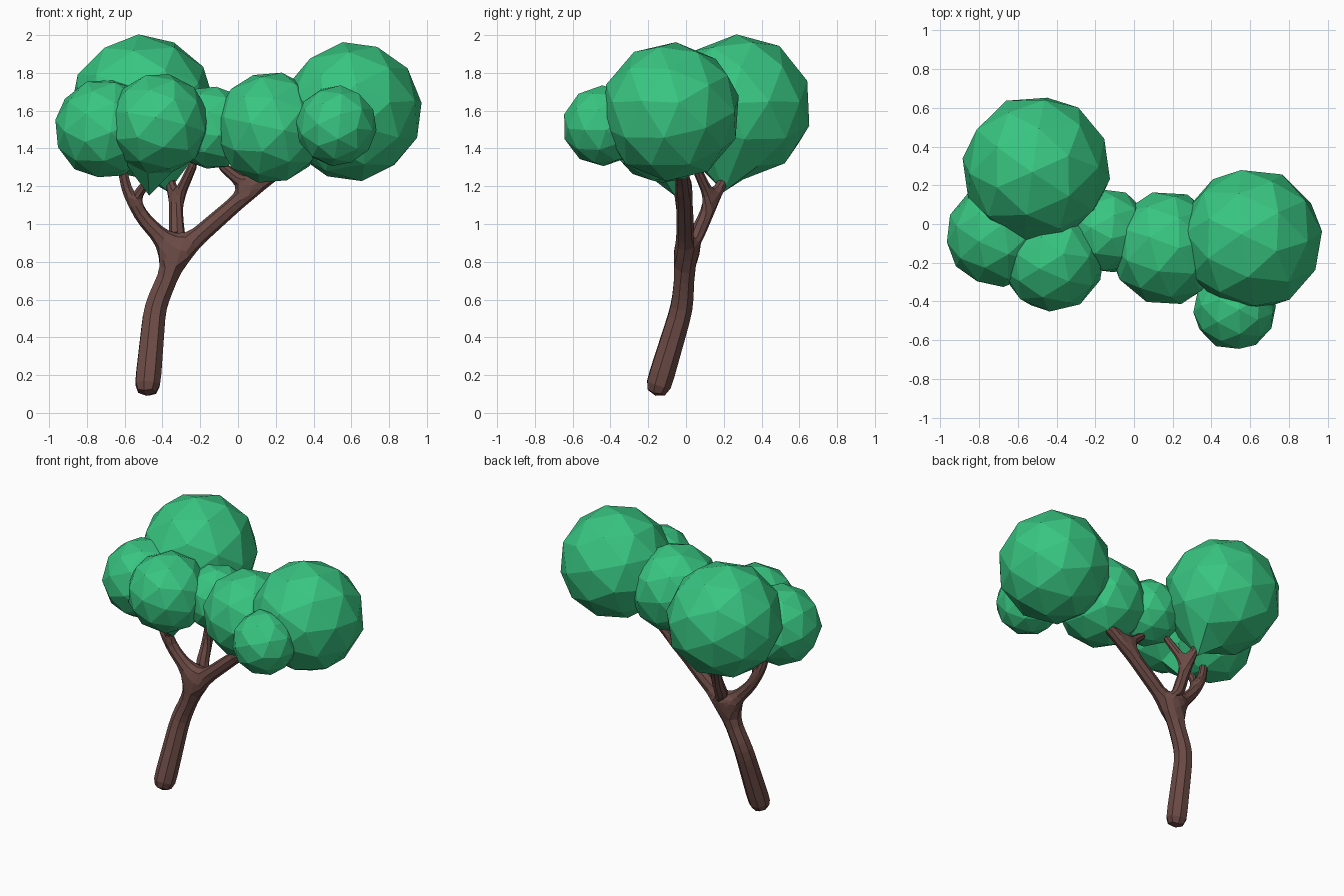
import bpy, bmesh, random
from mathutils import Vector, Euler

if "Cube" in bpy.data.objects:
    bpy.data.objects.remove(bpy.data.objects["Cube"])

random.seed(4)


def material(name, color):
    mat = bpy.data.materials.new(name)
    mat.diffuse_color = (*color, 1)
    mat.use_nodes = True
    mat.node_tree.nodes["Principled BSDF"].inputs["Base Color"].default_value = mat.diffuse_color
    return mat


bark = material("bark", (0.15, 0.07, 0.06))
leaf = material("leaf", (0.04, 0.56, 0.22))


def add_object(name, mesh, mat):
    obj = bpy.data.objects.new(name, mesh)
    bpy.context.collection.objects.link(obj)
    mesh.materials.append(mat)
    return obj


# Trunk and branches: a skinned skeleton of (position, radius) nodes
nodes = [
    ((-0.485, -0.165, 0.08), 0.080),   # 0 base
    ((-0.44, -0.02, 0.56), 0.068),     # 1 bend
    ((-0.32, 0.0, 0.84), 0.056),       # 2 main fork
    ((0.07, -0.01, 1.18), 0.044),      # 3 right fork
    ((0.40, -0.04, 1.42), 0.036),      # 4
    ((-0.10, -0.02, 1.32), 0.024),     # 5
    ((-0.57, -0.01, 1.10), 0.036),     # 6 left fork
    ((-0.62, -0.03, 1.32), 0.026),     # 7
    ((-0.47, -0.07, 1.24), 0.022),     # 8
    ((-0.33, 0.14, 1.11), 0.034),      # 9 back fork
    ((-0.38, 0.23, 1.30), 0.026),      # 10
    ((-0.23, 0.04, 1.33), 0.024),      # 11
]
edges = [(0, 1), (1, 2), (2, 3), (3, 4), (3, 5), (2, 6), (6, 7), (6, 8),
         (2, 9), (9, 10), (9, 11)]
mesh = bpy.data.meshes.new("trunk_and_branches")
mesh.from_pydata([n[0] for n in nodes], edges, [])
trunk = add_object("trunk_and_branches", mesh, bark)
skin = trunk.modifiers.new("Skin", 'SKIN')
skin.use_smooth_shade = False
for i, (_, r) in enumerate(nodes):
    sv = mesh.skin_vertices[0].data[i]
    sv.radius = (r, r)
    sv.use_root = i == 0
sub = trunk.modifiers.new("Subdivision", 'SUBSURF')
sub.levels = sub.render_levels = 1

# Foliage: faceted balls, two of them drawn down to a tip at their branch
balls = [
    ("foliage_back_left", (-0.505, 0.285, 1.62), 0.385, (-0.37, 0.20, 1.17)),
    ("foliage_right", (0.605, -0.08, 1.595), 0.372, None),
    ("foliage_front_left", (-0.42, -0.185, 1.53), 0.27, (-0.47, -0.06, 1.15)),
    ("foliage_far_left", (-0.705, -0.06, 1.505), 0.268, None),
    ("foliage_middle", (-0.14, -0.035, 1.51), 0.222, None),
    ("foliage_mid_right", (0.17, -0.125, 1.51), 0.298, None),
    ("foliage_small_front", (0.52, -0.44, 1.52), 0.215, None),
]
for name, center, radius, tip in balls:
    bm = bmesh.new()
    bmesh.ops.create_icosphere(bm, subdivisions=2, radius=radius)
    rot = Euler([random.uniform(0, 6.28) for _ in range(3)]).to_matrix()
    for v in bm.verts:
        v.co = rot @ v.co
    if tip:
        local = Vector(tip) - Vector(center)
        nearest = min(bm.verts, key=lambda v: (v.co - local).length)
        nearest.co = local
    mesh = bpy.data.meshes.new(name)
    bm.to_mesh(mesh)
    bm.free()
    add_object(name, mesh, leaf).location = center
